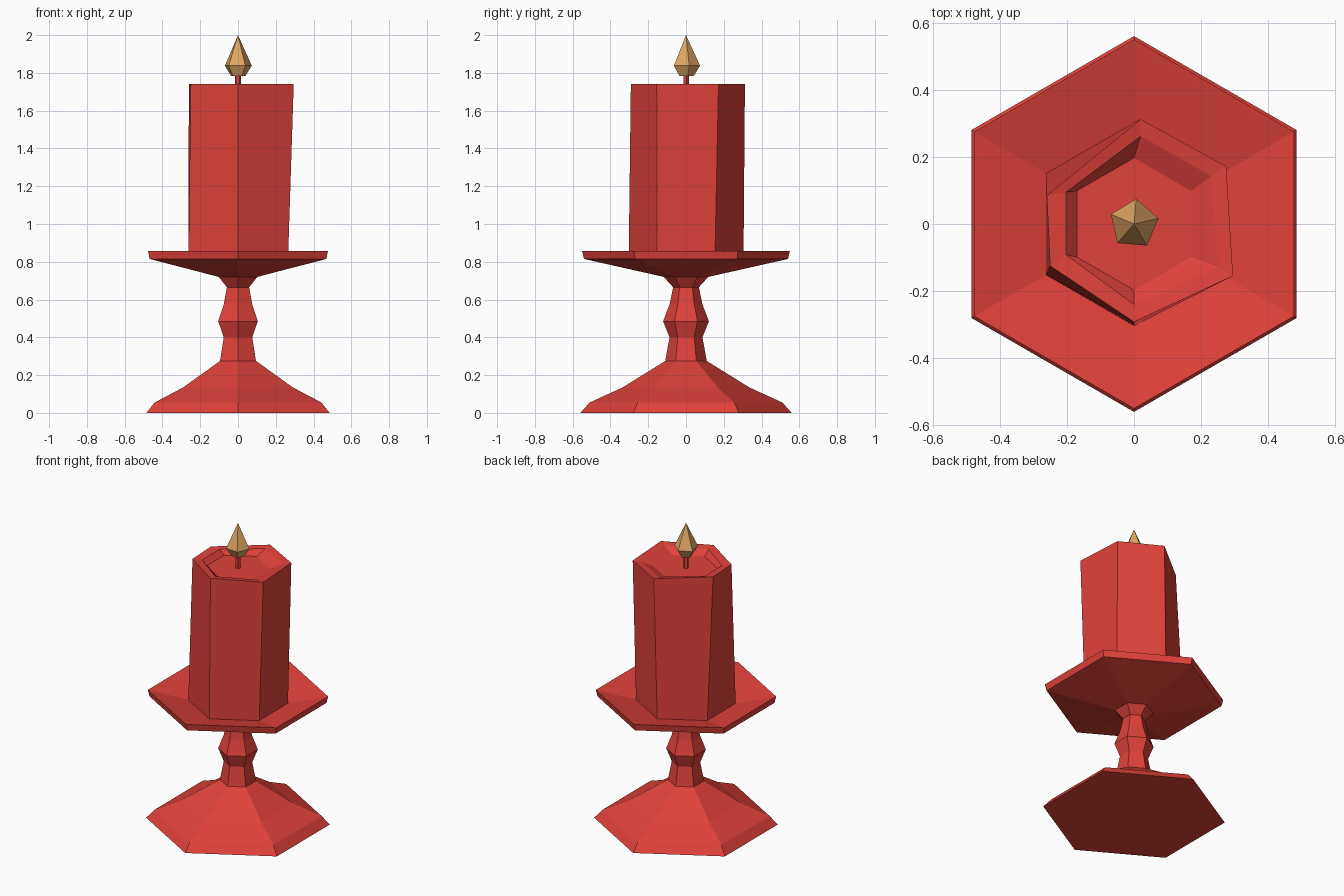
import bpy
import bmesh
from math import sin, cos, radians, tau

cube = bpy.data.objects.get("Cube")
if cube:
    bpy.data.objects.remove(cube, do_unlink=True)


def make_material(name, color):
    mat = bpy.data.materials.new(name)
    mat.use_nodes = True
    mat.diffuse_color = color
    mat.node_tree.nodes["Principled BSDF"].inputs["Base Color"].default_value = color
    return mat


red = make_material("red wax", (0.74, 0.053, 0.041, 1))
gold = make_material("flame gold", (0.74, 0.38, 0.125, 1))


def ring(radius, z, sides=6, turn=90):
    """Corner points of a regular polygon at height z."""
    return [(radius * cos(radians(turn) + tau * i / sides),
             radius * sin(radians(turn) + tau * i / sides), z) for i in range(sides)]


def loft(name, rings, mat):
    """Skin a stack of equal-sided rings and cap both ends, flat shaded."""
    bm = bmesh.new()
    loops = [[bm.verts.new(p) for p in r] for r in rings]
    n = len(loops[0])
    for low, high in zip(loops, loops[1:]):
        for i in range(n):
            j = (i + 1) % n
            bm.faces.new((low[i], low[j], high[j], high[i]))
    bm.faces.new(loops[0][::-1])
    bm.faces.new(loops[-1])
    bmesh.ops.remove_doubles(bm, verts=bm.verts, dist=0.0005)
    bmesh.ops.recalc_face_normals(bm, faces=bm.faces)
    mesh = bpy.data.meshes.new(name)
    bm.to_mesh(mesh)
    bm.free()
    mesh.materials.append(mat)
    obj = bpy.data.objects.new(name, mesh)
    bpy.context.collection.objects.link(obj)
    return obj


# Holder: foot, stem and shallow dish in one hexagonal profile (radius, height)
profile = [(0.56, 0), (0.51, 0.055), (0.335, 0.135), (0.11, 0.275),
           (0.087, 0.40), (0.121, 0.485), (0.087, 0.575), (0.068, 0.665),
           (0.118, 0.72), (0.54, 0.815), (0.55, 0.858), (0.54, 0.856), (0.12, 0.76)]
loft("candle_holder", [ring(r, z) for r, z in profile], red)

# Candle: regular foot, uneven leaning top with a melted hollow
rim = [(0.02, 0.312), (-0.26, 0.085), (-0.25, -0.125),
       (0, -0.292), (0.295, -0.155), (0.275, 0.172)]
lip = [(0.02, 0.262), (-0.202, 0.095), (-0.202, -0.092),
       (0, -0.24), (0.25, -0.128), (0.23, 0.143)]
loft("candle", [ring(0.304, 0.765),
                [(x, y, 1.74) for x, y in rim],
                [(x, y, 1.733) for x, y in lip],
                ring(0.197, 1.70)], red)

# Wick
loft("wick", [ring(0.016, z, 5, 85) for z in (1.695, 1.795)], red)

# Flame: five-sided faceted drop
loft("flame", [ring(0.04, 1.783, 5, 85), ring(0.075, 1.838, 5, 85),
               ring(0.0001, 2.0, 5, 85)], gold)
